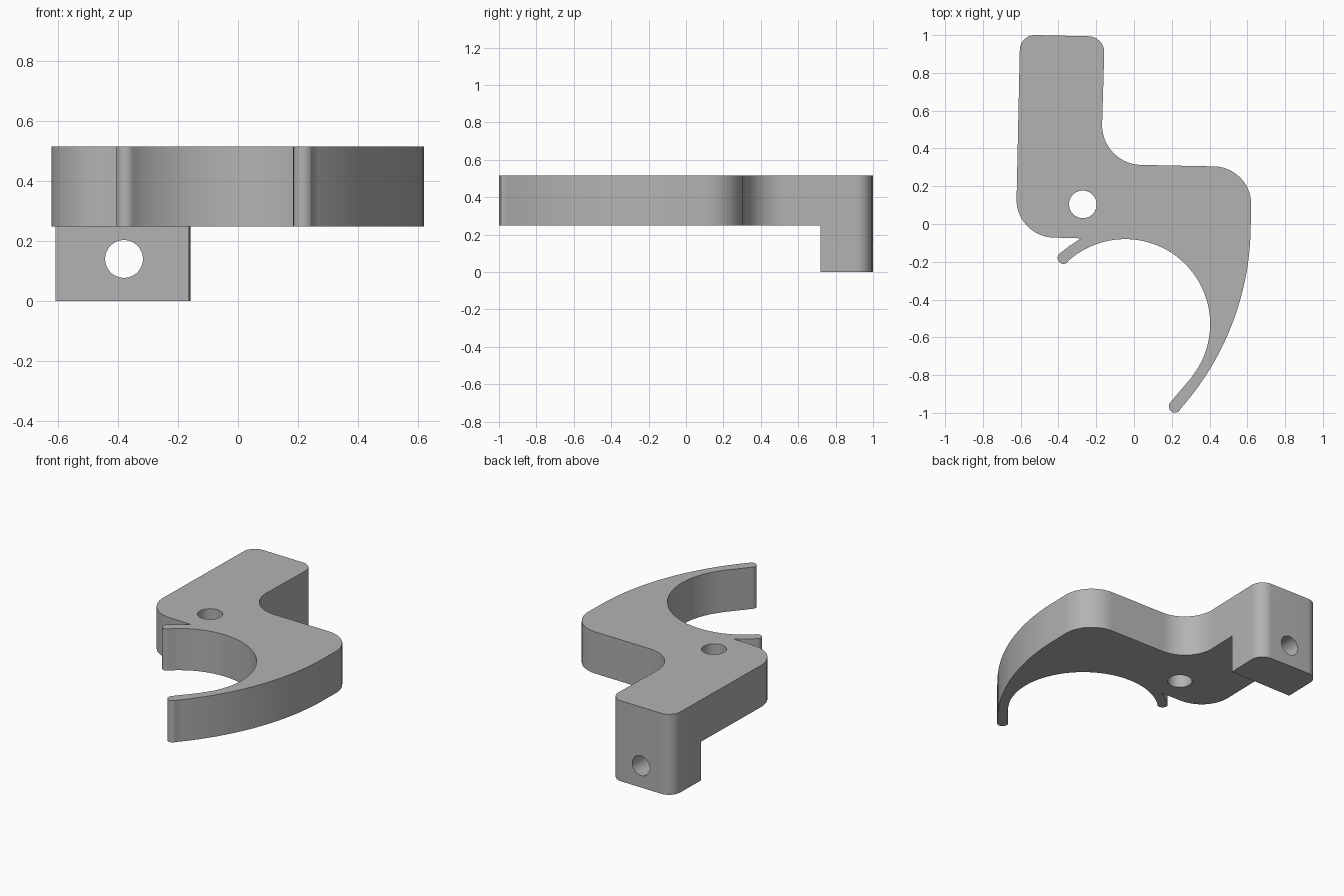
import bpy, bmesh
from math import radians, cos, sin, tan, pi
from mathutils import Vector, Matrix

cube = bpy.data.objects.get("Cube")
if cube:
    bpy.data.objects.remove(cube, do_unlink=True)

TOP, STEP = 0.515, 0.248

grey = bpy.data.materials.new("light grey")
grey.use_nodes = True
colour = (0.45, 0.45, 0.45, 1)
grey.diffuse_color = colour
grey.node_tree.nodes["Principled BSDF"].inputs["Base Color"].default_value = colour


def arc(cx, cy, r, start, end, n):
    """Points along an arc, angles in degrees."""
    angles = [radians(start + (end - start) * i / n) for i in range(n + 1)]
    return [Vector((cx + r * cos(a), cy + r * sin(a))) for a in angles]


def fillet(before, corner, after, r, n=14):
    """Points of a rounded corner."""
    p = Vector(corner)
    u, v = (Vector(before) - p).normalized(), (Vector(after) - p).normalized()
    half = u.angle(v) / 2
    centre = p + (u + v).normalized() * r / sin(half)
    a = (p + u * r / tan(half) - centre).normalized()
    b = (p + v * r / tan(half) - centre).normalized()
    sweep = pi - 2 * half
    return [centre + (a * sin(sweep * (1 - i / n)) + b * sin(sweep * i / n)) * r / sin(sweep)
            for i in range(n + 1)]


def new_object(name, bm):
    bmesh.ops.recalc_face_normals(bm, faces=bm.faces)
    mesh = bpy.data.meshes.new(name)
    bm.to_mesh(mesh)
    bm.free()
    mesh.materials.append(grey)
    ob = bpy.data.objects.new(name, mesh)
    bpy.context.collection.objects.link(ob)
    return ob


def cylinder(name, r, depth, matrix):
    bm = bmesh.new()
    bmesh.ops.create_cone(bm, cap_ends=True, segments=48, radius1=r, radius2=r,
                          depth=depth, matrix=matrix)
    return new_object(name, bm)


# Corners of the arm and shoulder
arm_left, arm_right = (-0.603, 1.002), (-0.155, 0.992)
heel, notch = (-0.626, -0.066), (-0.28, -0.076)
elbow, shoulder, flank = (-0.175, 0.317), (0.623, 0.301), (0.619, 0)

# Outline, anticlockwise from the end of the arm
outline = fillet(arm_right, arm_left, heel, 0.08)
outline += fillet(arm_left, heel, notch, 0.2)
outline += [Vector(notch), Vector((-0.34, -0.115))]
outline += arc(-0.374, -0.18, 0.031, 138, 312, 10)      # short finger tip
outline += arc(-0.047, -0.53, 0.45, 131, -30, 48)       # inside of the hook
outline += [Vector((0.304, -0.813))]
outline += arc(0.217, -0.966, 0.033, 140, 318, 10)      # long hook tip
outline += arc(-0.854, 0, 1.472, -41.8, 0, 28)          # outside of the hook
outline += fillet(flank, shoulder, elbow, 0.2)
outline += fillet(shoulder, elbow, arm_right, 0.21)
outline += fillet(elbow, arm_right, arm_left, 0.085)

# Lever body
bm = bmesh.new()
face = bm.faces.new([bm.verts.new((p.x, p.y, 0)) for p in outline])
top = bmesh.ops.extrude_face_region(bm, geom=[face], use_keep_orig=True)
bmesh.ops.translate(bm, vec=(0, 0, TOP),
                    verts=[g for g in top["geom"] if isinstance(g, bmesh.types.BMVert)])
lever = new_object("hooked_lever", bm)

# Underside cut that leaves the block at the arm end
bm = bmesh.new()
bmesh.ops.create_cube(bm, size=2, matrix=Matrix.Translation((0, -0.28, STEP - 1)))
step_cutter = new_object("step_cutter", bm)

# Pivot hole and cross hole
pivot_cutter = cylinder("pivot_cutter", 0.073, 2, Matrix.Translation((-0.271, 0.104, 0)))
cross_cutter = cylinder("cross_hole_cutter", 0.063, 0.8,
                        Matrix.Translation((-0.38, 0.9, 0.14)) @ Matrix.Rotation(pi / 2, 4, "X"))

bpy.ops.object.select_all(action="DESELECT")
lever.select_set(True)
bpy.context.view_layer.objects.active = lever
for cutter in (step_cutter, pivot_cutter, cross_cutter):
    cutter.hide_render = True
    mod = lever.modifiers.new(cutter.name, "BOOLEAN")
    mod.operation, mod.solver, mod.object = "DIFFERENCE", "EXACT", cutter
    bpy.ops.object.modifier_apply(modifier=mod.name)
    bpy.data.objects.remove(cutter, do_unlink=True)

bpy.ops.object.shade_smooth_by_angle(angle=radians(30))
